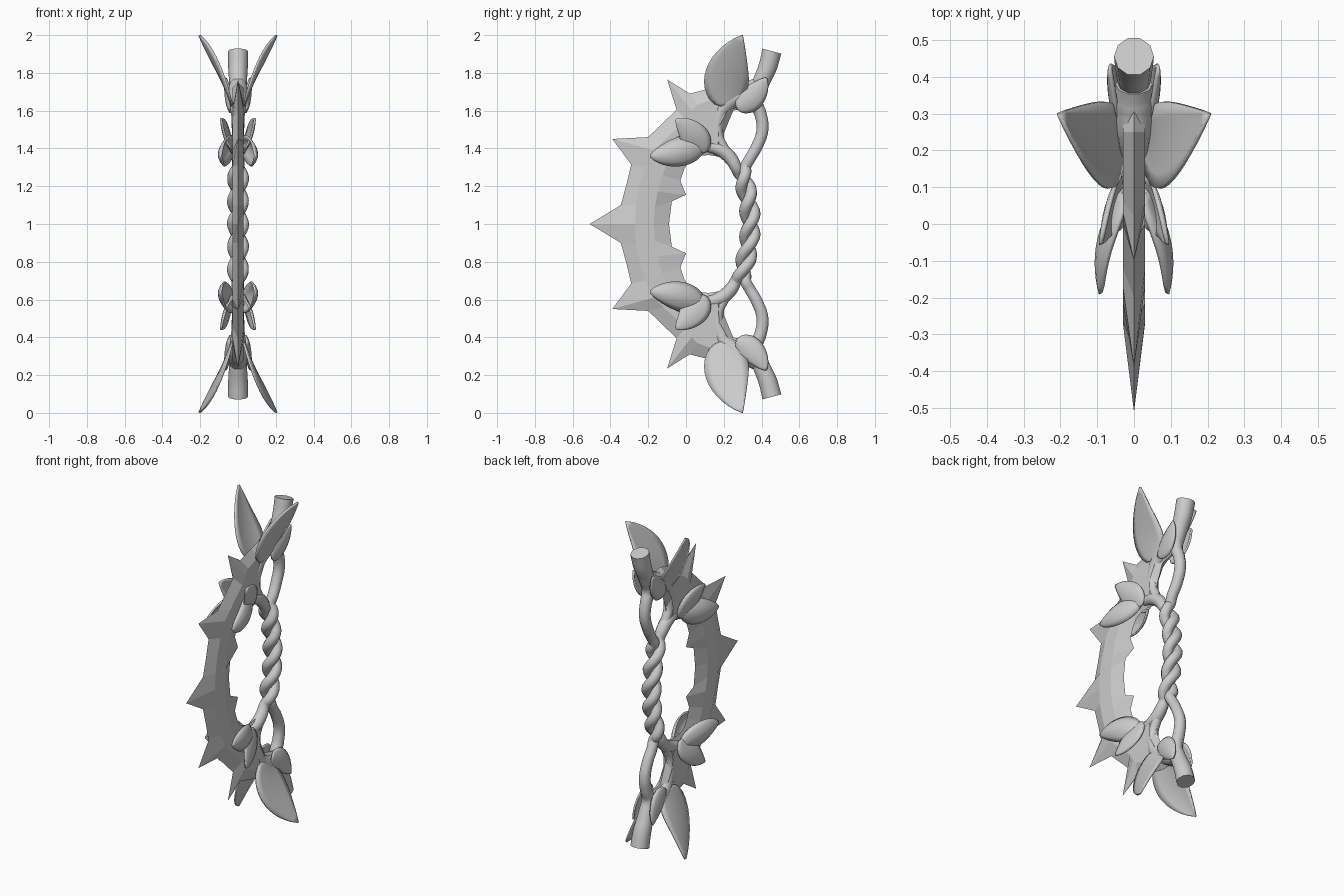
import bpy, bmesh, math
from mathutils import Vector

if "Cube" in bpy.data.objects:
    bpy.data.objects.remove(bpy.data.objects["Cube"])


def finish(bm, name, smooth):
    bmesh.ops.recalc_face_normals(bm, faces=bm.faces)
    me = bpy.data.meshes.new(name)
    bm.to_mesh(me)
    bm.free()
    ob = bpy.data.objects.new(name, me)
    bpy.context.collection.objects.link(ob)
    for p in me.polygons:
        p.use_smooth = smooth
    return ob


# Spiked crescent blade: (y, z) of outer edge, two ridges and inner edge, upper half
half = [
    ((-.51, 1), (-.27, 1), (-.17, 1), (-.09, 1)),
    ((-.345, 1.10), (-.265, 1.10), (-.165, 1.09), (-.075, 1.12)),
    ((-.315, 1.21), (-.245, 1.20), (-.15, 1.17), (0, 1.155)),
    ((-.29, 1.315), (-.215, 1.30), (-.125, 1.26), (-.03, 1.23)),
    ((-.39, 1.45), (-.17, 1.39), (-.09, 1.34), (-.01, 1.29)),
    ((-.20, 1.46), (-.12, 1.44), (-.05, 1.39), (.02, 1.34)),
    ((-.05, 1.605), (0, 1.55), (.03, 1.45), (.06, 1.36)),
    ((-.10, 1.765), (.03, 1.60), (.10, 1.44), (.12, 1.365)),
    ((.02, 1.69), (.06, 1.63), (.17, 1.42), (.21, 1.35)),
    ((.135, 1.72), (.14, 1.66), (.175, 1.52), (.20, 1.48)),
    ((.25, 1.75), (.25, 1.72), (.25, 1.65), (.25, 1.60)),
    ((.34, 1.74), (.34, 1.71), (.34, 1.67), (.34, 1.62)),
]
stations = [[(y, 2 - z) for y, z in s] for s in reversed(half[1:])] + half
bm = bmesh.new()
rings = []
for o, r1, r2, i in stations:
    pts = [(0, *o), (.03, *r1), (.03, *r2), (0, *i), (-.03, *r2), (-.03, *r1)]
    rings.append([bm.verts.new(p) for p in pts])
for a, b in zip(rings, rings[1:]):
    for k in range(6):
        j = (k + 1) % 6
        bm.faces.new((a[k], a[j], b[j], b[k]))
bm.faces.new(rings[0])
bm.faces.new(rings[-1])
finish(bm, "spiked_blade", False)


def tube(name, pts):
    """Tapered tube through (x, y, z, radius) points."""
    cu = bpy.data.curves.new(name, 'CURVE')
    cu.dimensions = '3D'
    cu.bevel_depth = 1
    cu.bevel_resolution = 3
    cu.resolution_u = 5
    cu.use_fill_caps = True
    sp = cu.splines.new('BEZIER')
    sp.bezier_points.add(len(pts) - 1)
    for bp, (x, y, z, r) in zip(sp.bezier_points, pts):
        bp.co = (x, y, z)
        bp.radius = r
        bp.handle_left_type = bp.handle_right_type = 'AUTO'
    ob = bpy.data.objects.new(name, cu)
    bpy.context.collection.objects.link(ob)
    bpy.ops.object.select_all(action='DESELECT')
    ob.select_set(True)
    bpy.context.view_layer.objects.active = ob
    bpy.ops.object.convert(target='MESH')
    bpy.ops.object.shade_smooth_by_angle(angle=math.radians(50))


# Twisted vines: stub, outer loop, helix, then root tapering into the opposite blade arm
vine = [(0, .455, 1.915, .054), (0, .432, 1.83, .052), (0, .39, 1.73, .046),
        (0, .37, 1.65, .038), (0, .395, 1.58, .034), (0, .405, 1.5, .033),
        (0, .375, 1.41, .032), (.003, .338, 1.345, .031)]
N = 20
for k in range(N + 1):
    t = k / N
    z = 1.3 - .6 * t
    axis = .29 + .05 * math.sin(math.pi * t)
    th = 5 * math.pi * t
    vine.append((.027 * math.sin(th), axis + .025 * math.cos(th), z, .031))
vine += [(0, .235, .65, .036), (0, .18, .605, .038), (0, .11, .585, .032), (0, .06, .57, .02)]
tube("vine_upper", vine)
tube("vine_lower", [(-x, y, 2 - z, r) for x, y, z, r in vine])

# Joints along the blade arms, thickening towards the stubs
for s, label in ((1, "upper"), (-1, "lower")):
    path = [(.20, .40, .028), (.168, .47, .03), (.18, .58, .036), (.25, .665, .05),
            (.33, .695, .058), (.38, .73, .05)]
    tube("joint_" + label, [(0, y, 1 + s * z, r) for y, z, r in path])


def leaf(name, base, mid, tip, width, cup, a=.6, c=.8):
    """Cupped pointed leaf along a quadratic curve, repeated on all four quadrants."""
    b, m, e = Vector(base), Vector(mid), Vector(tip)
    rows, cols = 14, 6
    peak = (a / (a + c)) ** a * (c / (a + c)) ** c
    for sx in (1, -1):
        for sz in (1, -1):
            bm = bmesh.new()
            grid = []
            for i in range(rows + 1):
                t = .01 + .985 * i / rows
                p = b * (1 - t) ** 2 + m * 2 * t * (1 - t) + e * t * t
                tan = (m - b) * (1 - t) + (e - m) * t
                side = tan.cross(Vector((1, 0, 0))).normalized()
                f = t ** a * (1 - t) ** c / peak
                row = []
                for j in range(cols + 1):
                    v = 2 * j / cols - 1
                    q = p + side * width / 2 * f * v
                    q.x -= cup * v * v * f
                    row.append(bm.verts.new((sx * q.x, q.y, 1 + sz * (q.z - 1))))
                grid.append(row)
            for r, s in zip(grid, grid[1:]):
                for j in range(cols):
                    bm.faces.new((r[j], r[j + 1], s[j + 1], s[j]))
            ob = finish(bm, name, True)
            so = ob.modifiers.new("thickness", 'SOLIDIFY')
            so.thickness = .011
            so.offset = 0


# Leaves: large end pair, collar pair and two small pairs on the blade
leaf("large_leaf", (.03, .225, 1.62), (.09, .178, 1.79), (.205, .30, 2.0), .235, .013, .6, .9)
leaf("collar_leaf", (.045, .265, 1.62), (.075, .36, 1.65), (.065, .425, 1.775), .13, .02)
leaf("blade_leaf_long", (.03, .09, 1.43), (.13, -.04, 1.365), (.09, -.19, 1.36), .15, .035, .5, .75)
leaf("blade_leaf_short", (.03, .06, 1.375), (.08, .08, 1.46), (.09, -.055, 1.555), .155, .02, .5, .75)
